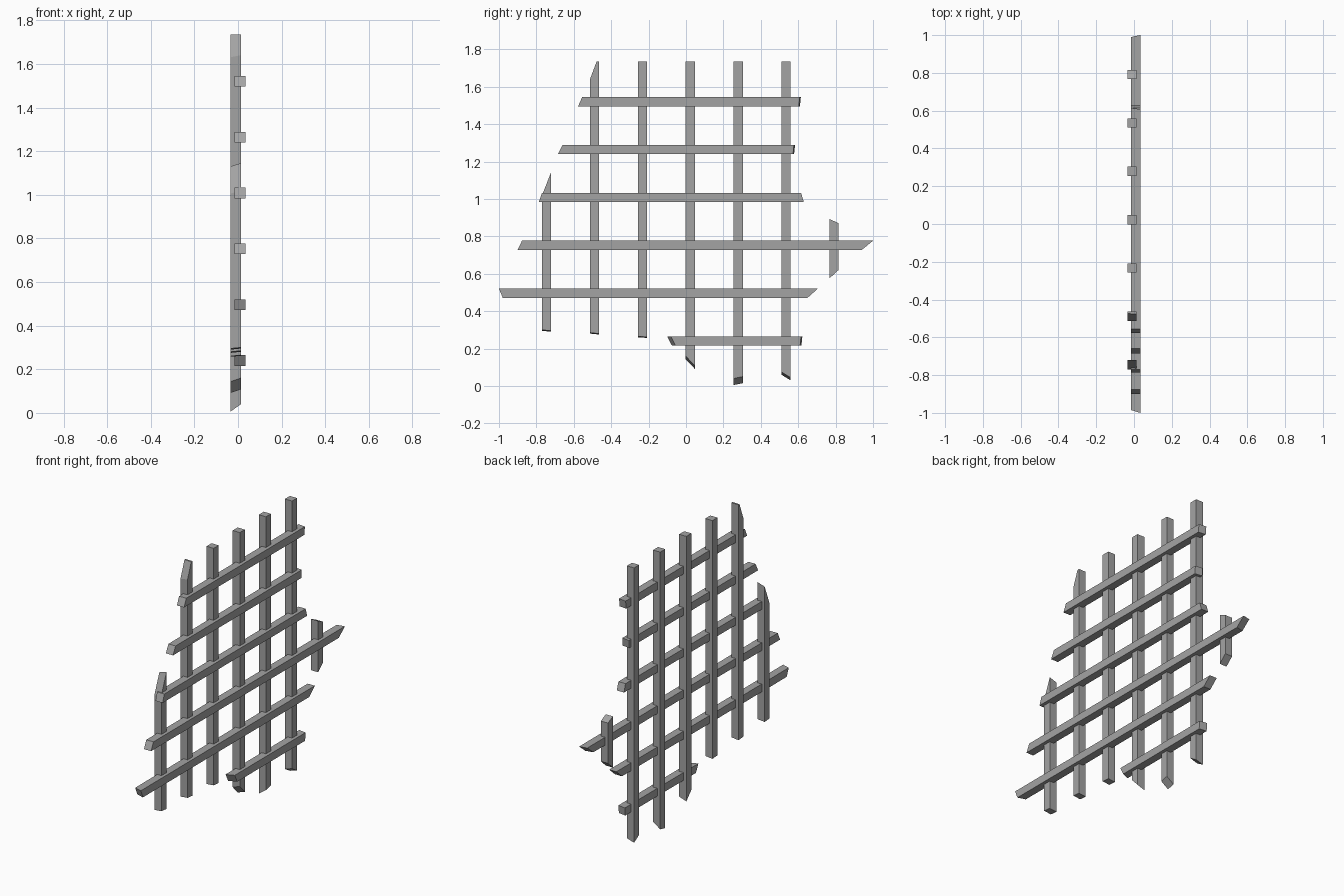
import bpy, bmesh
from mathutils import Vector

cube = bpy.data.objects.get("Cube")
if cube:
    bpy.data.objects.remove(cube, do_unlink=True)

wood = bpy.data.materials.new("weathered_grey")
wood.use_nodes = True
grey = (0.37, 0.37, 0.37, 1)
wood.diffuse_color = grey
wood.node_tree.nodes["Principled BSDF"].inputs["Base Color"].default_value = grey

HALF = 0.0245      # half the bar thickness
PITCH = 0.256      # spacing of the lattice
TOP = 1.735        # straight cut along the top


def bar(name, upright, centre, low, high):
    """Square bar; each end is (length at low side, at high side, extra on the -x side)."""
    bm = bmesh.new()
    bmesh.ops.create_cube(bm, size=2)
    mid_x = -0.011 if upright else 0.009
    for v in bm.verts:
        sx, side, end = v.co
        near, far, skew = high if end > 0 else low
        along = (far if side > 0 else near) + (skew if sx < 0 else 0)
        across = centre + side * HALF
        x = mid_x + sx * HALF
        v.co = Vector((x, across, along) if upright else (x, along, across))
    if upright and max(v.co.z for v in bm.verts) > TOP:
        geom = bm.verts[:] + bm.edges[:] + bm.faces[:]
        bmesh.ops.bisect_plane(bm, geom=geom, plane_co=(0, 0, TOP),
                               plane_no=(0, 0, 1), clear_outer=True)
        bmesh.ops.holes_fill(bm, edges=[e for e in bm.edges if e.is_boundary])
    bmesh.ops.recalc_face_normals(bm, faces=bm.faces)
    mesh = bpy.data.meshes.new(name)
    bm.to_mesh(mesh)
    bm.free()
    mesh.materials.append(wood)
    obj = bpy.data.objects.new(name, mesh)
    bpy.context.collection.objects.link(obj)


# Upright bars, front to back: lower end, upper end
flat = (TOP, TOP, 0)
uprights = [
    ((0.30, 0.295, -0.005), (1.02, 1.145, -0.015)),
    ((0.285, 0.28, -0.005), (1.64, 1.77, -0.01)),
    ((0.265, 0.262, -0.005), flat),
    ((0.16, 0.108, -0.017), flat),
    ((0.04, 0.05, -0.035), flat),
    ((0.075, 0.045, -0.015), flat),
    ((0.575, 0.62, 0), (0.893, 0.87, 0)),
]
for i, (low, high) in enumerate(uprights):
    bar(f"upright_bar_{i + 1}", True, -0.745 + i * PITCH, low, high)

# Cross bars, bottom to top: front end, back end
crossbars = [
    ((-0.055, -0.08, -0.02), (0.61, 0.615, 0.007)),
    ((-0.98, -1.0, 0.015), (0.65, 0.705, 0)),
    ((-0.90, -0.877, 0), (0.94, 1.0, -0.01)),
    ((-0.787, -0.77, 0), (0.63, 0.615, 0)),
    ((-0.685, -0.66, 0), (0.572, 0.577, 0.006)),
    ((-0.577, -0.555, 0), (0.603, 0.608, 0.006)),
]
for i, (low, high) in enumerate(crossbars):
    bar(f"cross_bar_{i + 1}", False, 0.24 + i * PITCH, low, high)
